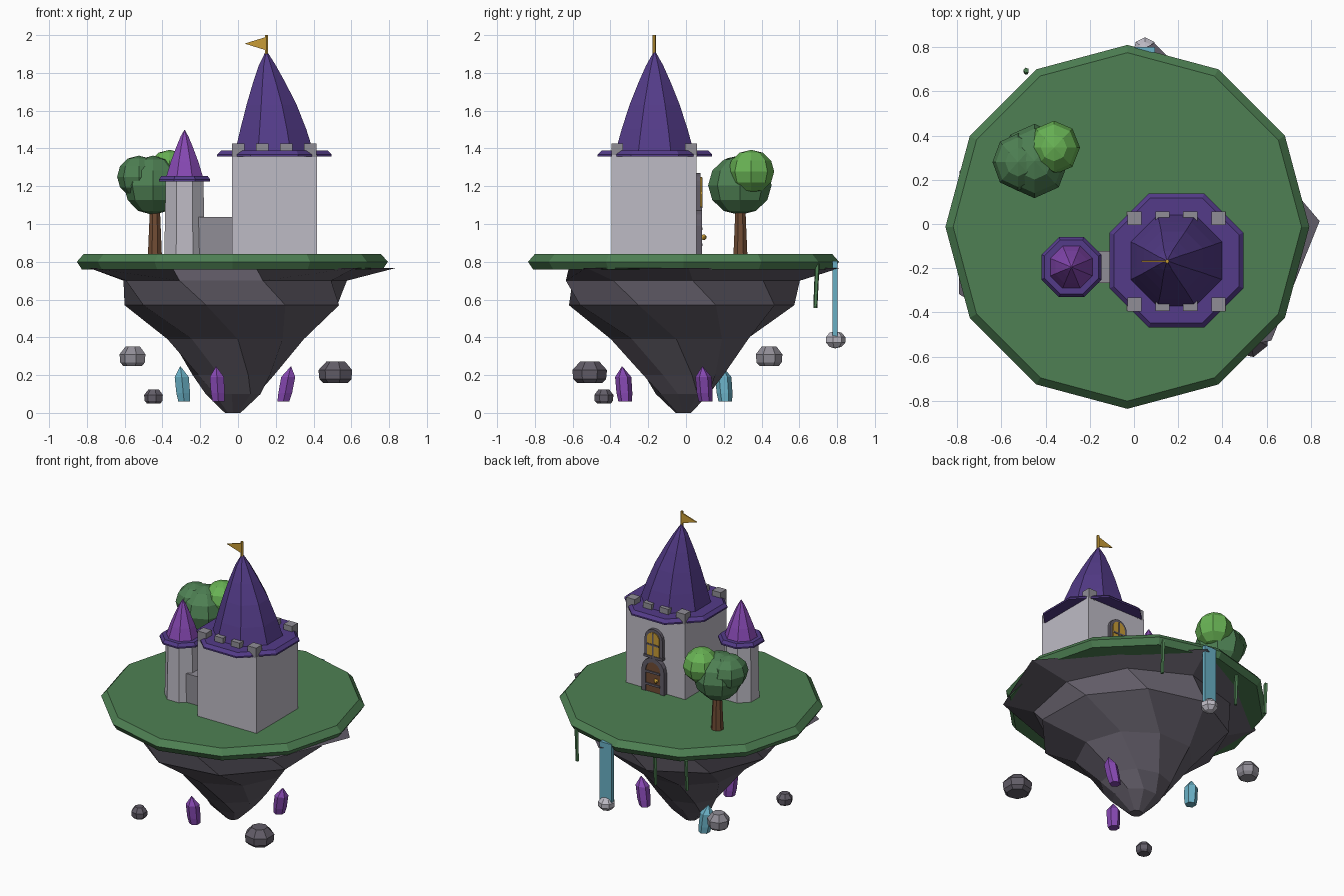
import bpy, bmesh, math, random
from mathutils import Matrix

random.seed(4)
if "Cube" in bpy.data.objects:
    bpy.data.objects.remove(bpy.data.objects["Cube"], do_unlink=True)


def material(name, r, g, b):
    lin = [((c / 255 + 0.055) / 1.055) ** 2.4 for c in (r, g, b)] + [1]
    m = bpy.data.materials.new(name)
    m.use_nodes = True
    m.diffuse_color = lin
    m.node_tree.nodes["Principled BSDF"].inputs["Base Color"].default_value = lin
    return m


GRASS = material("grass green", 78, 128, 83)
LEAF = material("light leaf green", 104, 178, 84)
STONE = material("pale stone", 190, 187, 197)
MID = material("grey stone", 144, 141, 150)
ROCK = material("dark rock", 98, 93, 104)
ROOF = material("roof purple", 83, 59, 136)
VIOLET = material("bright violet", 134, 72, 178)
TEAL = material("water teal", 106, 176, 197)
GOLD = material("gold", 200, 156, 54)
WOOD = material("wood brown", 112, 76, 52)


def finish(name, bm, mat):
    bmesh.ops.recalc_face_normals(bm, faces=bm.faces)
    me = bpy.data.meshes.new(name)
    bm.to_mesh(me)
    bm.free()
    me.materials.append(mat)
    ob = bpy.data.objects.new(name, me)
    bpy.context.collection.objects.link(ob)
    return ob


def ring(x, y, z, r, n=8, phase=None):
    phase = math.pi / n if phase is None else phase
    return [(x + r * math.cos(phase + math.tau * i / n),
             y + r * math.sin(phase + math.tau * i / n), z) for i in range(n)]


def loft(name, rings, mat, closed=False):
    """Skin a stack of equal rings, capped or joined end to start."""
    bm = bmesh.new()
    rows = [[bm.verts.new(p) for p in r] for r in rings]
    pairs = list(zip(rows, rows[1:])) + ([(rows[-1], rows[0])] if closed else [])
    n = len(rows[0])
    for a, b in pairs:
        for i in range(n):
            bm.faces.new((a[i], a[(i + 1) % n], b[(i + 1) % n], b[i]))
    if not closed:
        bm.faces.new(rows[0])
        bm.faces.new(rows[-1])
    return finish(name, bm, mat)


def box(name, center, size, mat):
    bm = bmesh.new()
    bmesh.ops.create_cube(bm, size=1, matrix=Matrix.Translation(center) @ Matrix.Diagonal((*size, 1)))
    return finish(name, bm, mat)


def ball(name, center, size, mat, u=8, v=6):
    bm = bmesh.new()
    bmesh.ops.create_uvsphere(bm, u_segments=u, v_segments=v, radius=1,
                              matrix=Matrix.Translation(center) @ Matrix.Diagonal((*size, 1)))
    return finish(name, bm, mat)


def arch(x, y, z, w, h, steps=8):
    """Outline of a round-topped opening in the xz plane."""
    r = w / 2
    top = [(x + r * math.cos(math.pi * i / steps), y,
            z + h - r + r * math.sin(math.pi * i / steps)) for i in range(steps + 1)]
    return [(x + r, y, z)] + top + [(x - r, y, z)]


def arch_frame(name, x, z, w, h, border, y0, y1, mat):
    outer, inner = (w, h), (w - 2 * border, h - border)
    loft(name, [arch(x, y0, z, *outer), arch(x, y1, z, *outer),
                arch(x, y1, z, *inner), arch(x, y0, z, *inner)], mat, closed=True)


# Island: grass slab over a twisted rock cone with ragged ledge points
IX, IY = -0.03, -0.013
loft("grass_slab", [ring(IX, IY, z, r, 12, 0) for z, r in
                    ((0.76, 0.797), (0.80, 0.823), (0.84, 0.788))], GRASS)
SIDES = 9
crown = (0.87, 0.68, 0.84, 0.68, 0.80, 0.82, 0.67, 0.62, 0.83)
columns = [random.uniform(0.95, 1.05) for _ in crown]


def ragged(z, radii, twist):
    return [(IX + r * math.cos(math.tau * i / SIDES + twist),
             IY + r * math.sin(math.tau * i / SIDES + twist), z) for i, r in enumerate(radii)]


rock_rings = [ragged(0.768, crown, 0.03)]
for z, r, twist in ((0.70, 0.625, 0.08), (0.57, 0.597, 0.3), (0.39, 0.37, 0.6),
                    (0.20, 0.22, 0.9), (0.10, 0.148, 1.2), (0, 0.042, 1.3)):
    rock_rings.append(ragged(z, [r * c for c in columns], twist))
loft("island_rock", rock_rings, ROCK)

# Keep with battlements
KX, KY, HALF = 0.192, -0.169, 0.225
box("keep_walls", (KX, KY, 1.1), (2 * HALF, 2 * HALF, 0.53), STONE)
for sy in (-1, 1):
    for sx in (-1, 1):
        box("corner_merlon", (KX + sx * 0.19, KY + sy * 0.195, 1.39), (0.065, 0.062, 0.07), MID)
        box("middle_merlon", (KX + sx * 0.063, KY + sy * 0.202, 1.39), (0.065, 0.045, 0.07), MID)

# Keep roof: flat brim and a leaning curved spire
F = 1 / math.cos(math.pi / 8)
loft("keep_roof_brim", [ring(KX, KY + 0.004, z, r * F) for z, r in
                        ((1.358, 0.303), (1.368, 0.303), (1.388, 0.283))], ROOF)
loft("keep_spire", [ring(x, KY + 0.003, z, r * F) for x, z, r in
                    ((0.192, 1.38, 0.208), (0.187, 1.50, 0.175), (0.178, 1.63, 0.133),
                     (0.165, 1.75, 0.085), (0.155, 1.84, 0.045), (0.15, 1.915, 0.003))], ROOF)

# Flag
loft("flag_pole", [ring(0.15, KY, z, 0.009, 6) for z in (1.89, 2.0)], GOLD)
loft("flag", [[(0.148, y, 1.99), (0.035, y, 1.955), (0.148, y, 1.92)]
              for y in (KY - 0.004, KY + 0.004)], GOLD)

# Door on the rear wall
WALL = KY + HALF
arch_frame("door_frame", KX, 0.84, 0.17, 0.235, 0.03, WALL - 0.01, WALL + 0.03, ROCK)
loft("door", [arch(KX, y, 0.84, 0.112, 0.207) for y in (WALL - 0.01, WALL + 0.024)], WOOD)
for z in (0.89, 0.975):
    box("door_band", (KX, WALL + 0.025, z), (0.106, 0.012, 0.014), ROCK)
ball("door_knob", (KX - 0.03, WALL + 0.038, 0.93), (0.015, 0.015, 0.015), GOLD)

# Arched window above the door
arch_frame("window_frame", KX, 1.075, 0.135, 0.195, 0.023, WALL - 0.01, WALL + 0.022, ROCK)
loft("window_pane", [arch(KX, y, 1.09, 0.094, 0.16) for y in (WALL - 0.01, WALL + 0.028)], GOLD)
box("window_mullion", (KX, WALL + 0.026, 1.165), (0.011, 0.012, 0.16), ROCK)
box("window_bar", (KX, WALL + 0.026, 1.165), (0.09, 0.012, 0.011), ROCK)
box("window_sill", (KX, WALL + 0.012, 1.08), (0.145, 0.034, 0.016), ROCK)

# Side turret and the wall joining it to the keep
TX, TY = -0.283, -0.195
loft("turret_walls", [ring(TX, TY, z, r * F) for z, r in ((0.835, 0.107), (1.235, 0.1))], STONE)
loft("turret_brim", [ring(TX, TY, z, r * F) for z, r in
                     ((1.225, 0.136), (1.235, 0.136), (1.255, 0.122))], ROOF)
loft("turret_spire", [ring(TX, TY, z, r * F) for z, r in
                      ((1.25, 0.097), (1.33, 0.073), (1.41, 0.043), (1.465, 0.02), (1.497, 0.002))], VIOLET)
box("joining_wall", (-0.11, -0.195, 0.937), (0.2, 0.145, 0.2), MID)

# Tree
loft("tree_trunk", [ring(-0.44, 0.288, z, r) for z, r in ((0.835, 0.04), (1.12, 0.027))], WOOD)
ball("main_foliage", (-0.45, 0.285, 1.205), (0.155, 0.168, 0.157), GRASS)
ball("side_foliage", (-0.525, 0.28, 1.25), (0.115, 0.13, 0.112), GRASS)
ball("bright_foliage", (-0.362, 0.345, 1.278), (0.118, 0.122, 0.115), LEAF)

# Waterfall with its splash, and hanging vines along the rear rim
box("waterfall", (0.05, 0.788, 0.605), (0.09, 0.026, 0.40), TEAL)
ball("splash", (0.05, 0.79, 0.387), (0.057, 0.057, 0.046), STONE, 7, 5)
for x, low in ((0.345, 0.56), (-0.25, 0.555), (-0.488, 0.58)):
    loft("vine", [ring(x, 0.695 - d, z, r, 5) for z, r, d in
                  ((low, 0.011, 0.01), (0.79, 0.013, 0))], GRASS)

# Floating stones with flat undersides
for (x, y, z), r, h, mat in (((-0.555, 0.44, 0.248), 0.072, 0.104, MID),
                             ((0.52, -0.51, 0.158), 0.094, 0.114, ROCK),
                             ((-0.445, -0.435, 0.05), 0.052, 0.075, ROCK)):
    loft("floating_stone", [ring(x, y, z + h * t, r * s, 7) for t, s in
                            ((0, 0.72), (0.18, 0.95), (0.6, 1), (1, 0.55))], mat)

# Floating crystals
for x, y, lean, mat in ((-0.295, 0.20, -0.01, TEAL), (-0.11, -0.33, -0.006, VIOLET),
                        (0.26, 0.095, 0.02, VIOLET)):
    loft("crystal", [ring(x + lean * t, y - 0.008 * t, z, r, 6) for t, z, r in
                     ((-1, 0.06, 0.036), (-0.5, 0.105, 0.042), (0.3, 0.19, 0.043),
                      (1, 0.245, 0.002))], mat)
